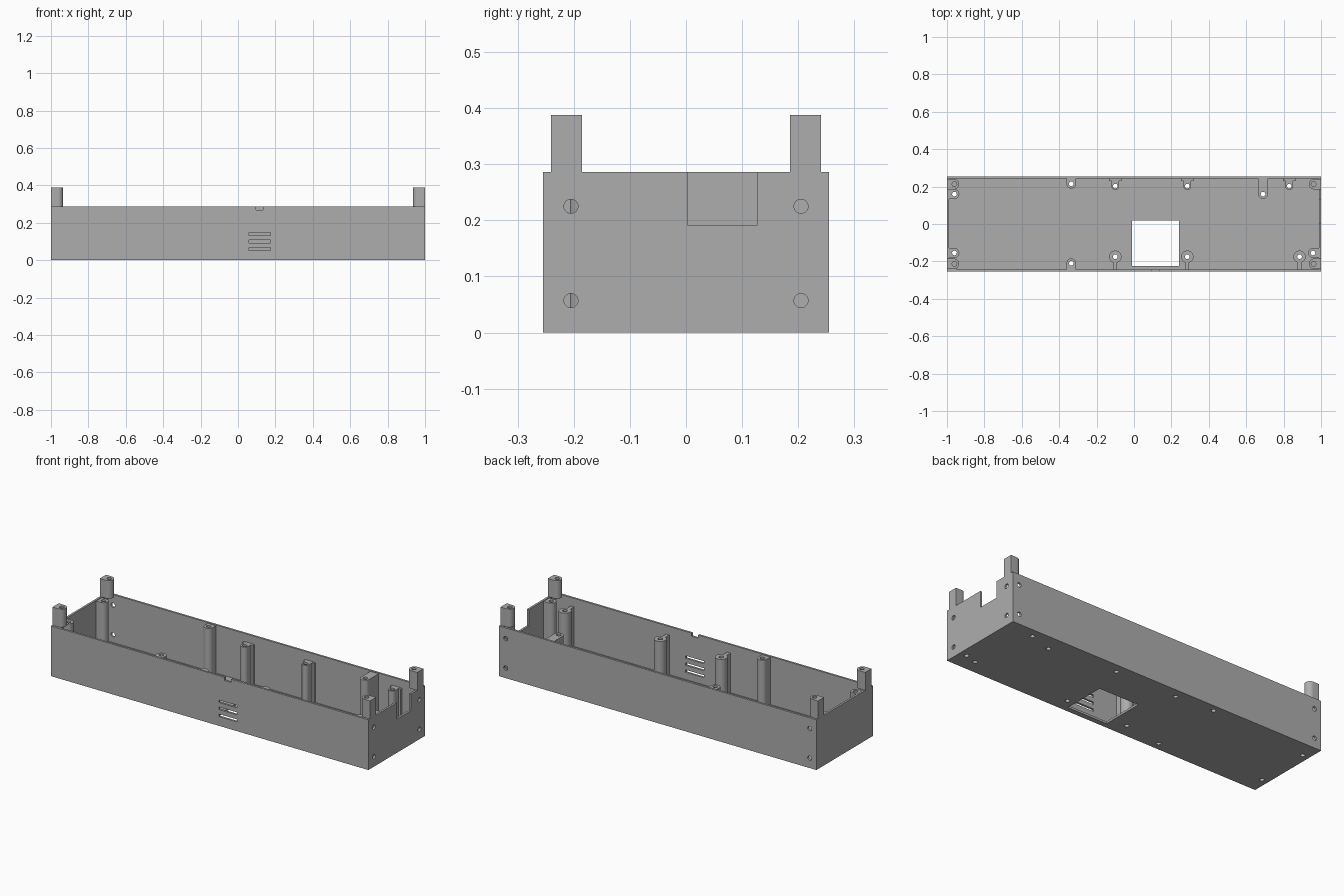
import bpy, bmesh, math
from mathutils import Matrix

cube = bpy.data.objects.get("Cube")
if cube:
    bpy.data.objects.remove(cube, do_unlink=True)

X, Y, H = 1.0, 0.255, 0.286      # half length, half depth, wall height
WALL, FLOOR = 0.012, 0.012
POST_TOP = 0.388
HOLE = 0.0125

grey = bpy.data.materials.new("plain grey")
grey.use_nodes = True
colour = (0.42, 0.42, 0.42, 1)
grey.diffuse_color = colour
grey.node_tree.nodes["Principled BSDF"].inputs["Base Color"].default_value = colour


def add_box(bm, x0, x1, y0, y1, z0, z1):
    m = Matrix.Translation(((x0 + x1) / 2, (y0 + y1) / 2, (z0 + z1) / 2))
    m = m @ Matrix.Diagonal((x1 - x0, y1 - y0, z1 - z0, 1))
    bmesh.ops.create_cube(bm, size=1, matrix=m)


def add_cylinder(bm, centre, r, depth, axis="Z"):
    turn = {"X": Matrix.Rotation(math.pi / 2, 4, "Y"),
            "Y": Matrix.Rotation(math.pi / 2, 4, "X"), "Z": Matrix()}[axis]
    bmesh.ops.create_cone(bm, cap_ends=True, segments=24, radius1=r, radius2=r,
                          depth=depth, matrix=Matrix.Translation(centre) @ turn)


def add_tongue(bm, x, y, r, direction, reach, z0, z1):
    """Upright post with a round nose and flat sides running to a wall."""
    dx, dy = direction
    pts = [(reach, r), (reach, -r)]
    for i in range(13):
        a = -math.pi / 2 - math.pi * i / 12
        pts.append((r * math.cos(a), r * math.sin(a)))
    verts = [bm.verts.new((x + u * dx - v * dy, y + u * dy + v * dx, z0)) for u, v in pts]
    face = bm.faces.new(verts)
    top = bmesh.ops.extrude_face_region(bm, geom=[face])["geom"]
    bmesh.ops.translate(bm, verts=[g for g in top if isinstance(g, bmesh.types.BMVert)],
                        vec=(0, 0, z1 - z0))
    bmesh.ops.recalc_face_normals(bm, faces=bm.faces)


def make(name, bm, cutter=None):
    mesh = bpy.data.meshes.new(name)
    bm.to_mesh(mesh)
    bm.free()
    mesh.materials.append(grey)
    ob = bpy.data.objects.new(name, mesh)
    bpy.context.collection.objects.link(ob)
    if cutter:
        bpy.ops.object.select_all(action="DESELECT")
        ob.select_set(True)
        bpy.context.view_layer.objects.active = ob
        mod = ob.modifiers.new("cut", "BOOLEAN")
        mod.operation, mod.solver, mod.object = "DIFFERENCE", "EXACT", cutter
        bpy.ops.object.modifier_apply(modifier="cut")
        bpy.ops.object.shade_smooth_by_angle(angle=math.radians(35))
    return ob


# Post positions
end_posts = [(-0.96, 0.16), (-0.96, -0.155), (0.957, -0.155)]
wall_posts = [(-0.335, 0.215), (-0.335, -0.21), (0.69, 0.16)]
round_posts = [(-0.1, -0.175), (0.285, -0.175), (0.885, -0.175)]
clip_posts = [(-0.1, 0.203), (0.285, 0.203), (0.83, 0.203)]
corners = [(sx, sy) for sx in (-1, 1) for sy in (-1, 1)]

# Screw holes, used to cut both the tray and the posts
bm = bmesh.new()
for x, y in end_posts + wall_posts + round_posts + clip_posts:
    add_cylinder(bm, (x, y, 0.2), HOLE, 0.5)
for sx, sy in corners:
    add_cylinder(bm, (sx * 0.96, sy * 0.213, POST_TOP), HOLE, 0.16)
for z in (0.057, 0.225):
    for s in (-1, 1):
        add_cylinder(bm, (X, s * 0.205, z), HOLE, 0.06, "X")
        add_cylinder(bm, (s * 0.958, Y, z), HOLE, 0.05, "Y")
holes = make("hole_cutter", bm)
holes.hide_render = True

# Openings in the tray
bm = bmesh.new()
add_box(bm, -0.01, 0.24, -0.225, 0.02, -0.1, 0.03)
add_box(bm, 0.95, 1.1, 0.003, 0.127, 0.192, 0.5)
add_box(bm, 0.095, 0.135, -0.3, -0.2, 0.268, 0.5)
for z in (0.06, 0.1, 0.14):
    add_box(bm, 0.058, 0.173, -0.3, -0.236, z - 0.007, z + 0.007)
openings = make("opening_cutter", bm)
openings.hide_render = True

# Interior cavity
bm = bmesh.new()
add_box(bm, -X + WALL, X - WALL, -Y + WALL, Y - WALL, FLOOR, 1)
cavity = make("cavity_cutter", bm)
cavity.hide_render = True

# Corner posts: buried lower part, standing upper part
for sx, sy in corners:
    for part, z0, z1, edge in (("lower", FLOOR / 2, H - 0.001, 0.005), ("upper", H - 0.001, POST_TOP, 0)):
        bm = bmesh.new()
        add_tongue(bm, sx * 0.963, sy * 0.213, 0.028, (sx, 0), 0.037 - edge, z0, z1)
        if part == "lower":
            ys = sorted((sy * 0.213, sy * 0.25))
            xs = sorted((sx * 0.95, sx * 0.995))
            add_box(bm, *xs, *ys, z0, z1)
        make("corner_post_" + part, bm, holes)

# Tongue posts on the end walls
for x, y in end_posts:
    bm = bmesh.new()
    add_tongue(bm, x, y, 0.026, (math.copysign(1, x), 0), 0.035, FLOOR / 2, H - 0.004)
    make("end_post", bm, holes)

# Tongue posts on the long walls
for x, y in wall_posts:
    bm = bmesh.new()
    add_tongue(bm, x, y, 0.026, (0, math.copysign(1, y)), 0.25 - abs(y), FLOOR / 2, H - 0.004)
    make("wall_post", bm, holes)

# Round posts with a thin rib to the front wall
for x, y in round_posts:
    bm = bmesh.new()
    add_cylinder(bm, (x, y, 0.123), 0.033, 0.234)
    make("round_post", bm, holes)
    bm = bmesh.new()
    add_box(bm, x - 0.01, x + 0.01, -0.25, y - 0.03, FLOOR / 2, 0.238)
    make("post_rib", bm)

# Back posts with a flat flange against the wall
for x, y in clip_posts:
    bm = bmesh.new()
    add_tongue(bm, x, y, 0.021, (0, 1), 0.04, FLOOR / 2, 0.24)
    make("back_post", bm, holes)
    bm = bmesh.new()
    add_box(bm, x - 0.033, x + 0.033, 0.23, 0.25, FLOOR / 2, 0.239)
    make("post_flange", bm, holes)

# Tray
bm = bmesh.new()
add_box(bm, -X, X, -Y, Y, 0, H)
tray = make("tray", bm, cavity)
for cutter in (openings, holes):
    bpy.context.view_layer.objects.active = tray
    mod = tray.modifiers.new("cut", "BOOLEAN")
    mod.operation, mod.solver, mod.object = "DIFFERENCE", "EXACT", cutter
    bpy.ops.object.modifier_apply(modifier="cut")

for cutter in (openings, holes, cavity):
    bpy.data.objects.remove(cutter, do_unlink=True)
